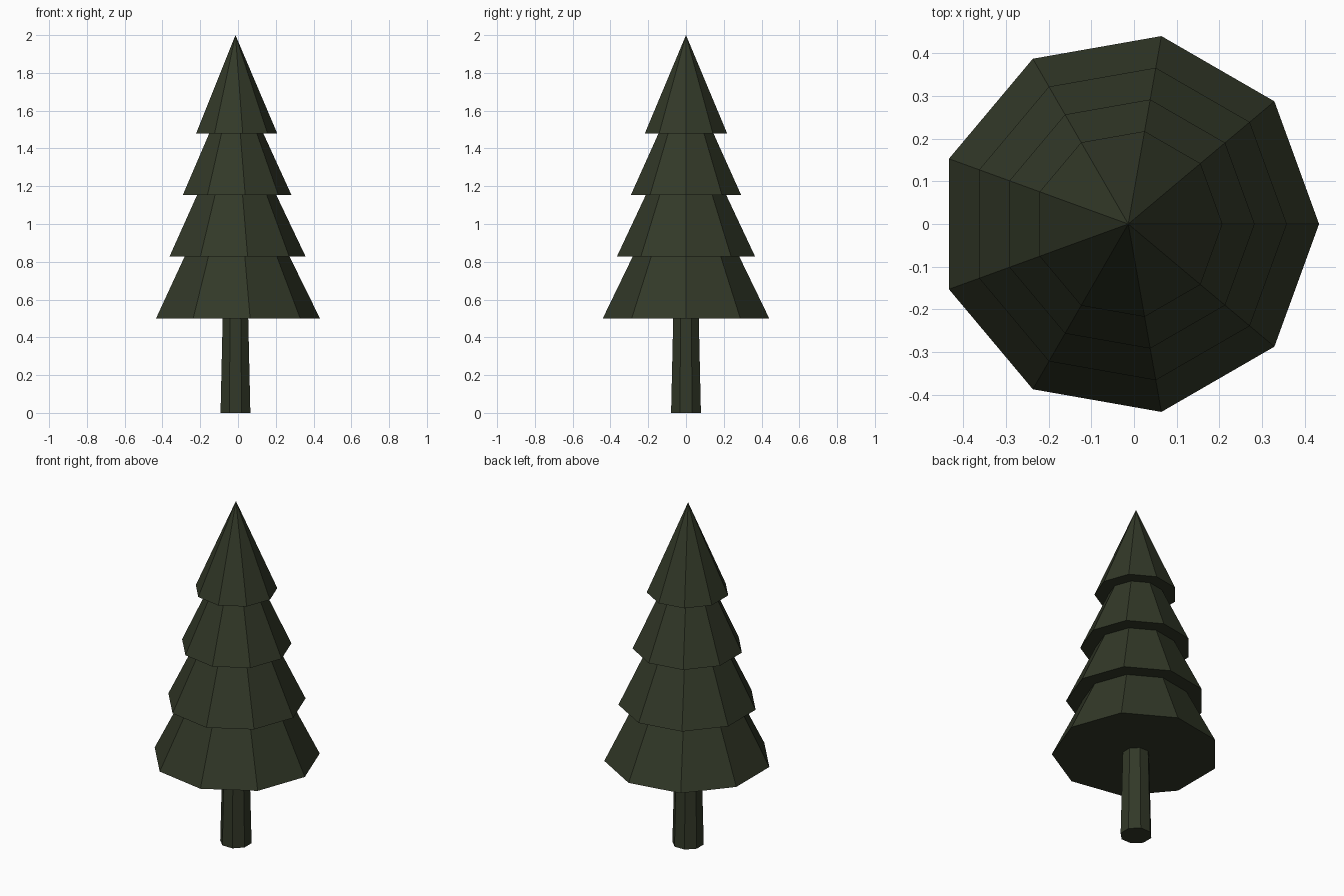
import bpy, math

if "Cube" in bpy.data.objects:
    bpy.data.objects.remove(bpy.data.objects["Cube"])

CX = -0.0135  # trunk axis, offset so the bounds are centred

mat = bpy.data.materials.new("dark pine green")
mat.diffuse_color = (0.032, 0.040, 0.021, 1)
mat.use_nodes = True
mat.node_tree.nodes["Principled BSDF"].inputs["Base Color"].default_value = mat.diffuse_color


def cone(name, sides, r1, r2, z0, z1, turn):
    """Flat-shaded cone or frustum with its first corner at the angle turn."""
    bpy.ops.mesh.primitive_cone_add(vertices=sides, radius1=r1, radius2=r2,
                                    depth=z1 - z0, location=(CX, 0, (z0 + z1) / 2))
    ob = bpy.context.object
    ob.name = name
    # Blender puts the first corner on +y
    ob.rotation_euler.z = turn - math.pi / 2
    ob.data.materials.append(mat)
    return ob


# trunk, slightly tapered
cone("trunk", 8, 0.0855, 0.072, 0.0, 0.55, math.pi / 8)

# four overlapping foliage tiers, each smaller and shorter than the one below
for i in range(4):
    z = 0.5 + 0.3267 * i
    cone(f"foliage_tier_{i + 1}", 9, 0.4475 - 0.0755 * i, 0.0,
         z, z + 0.91 - 0.13 * i, 0.0)
